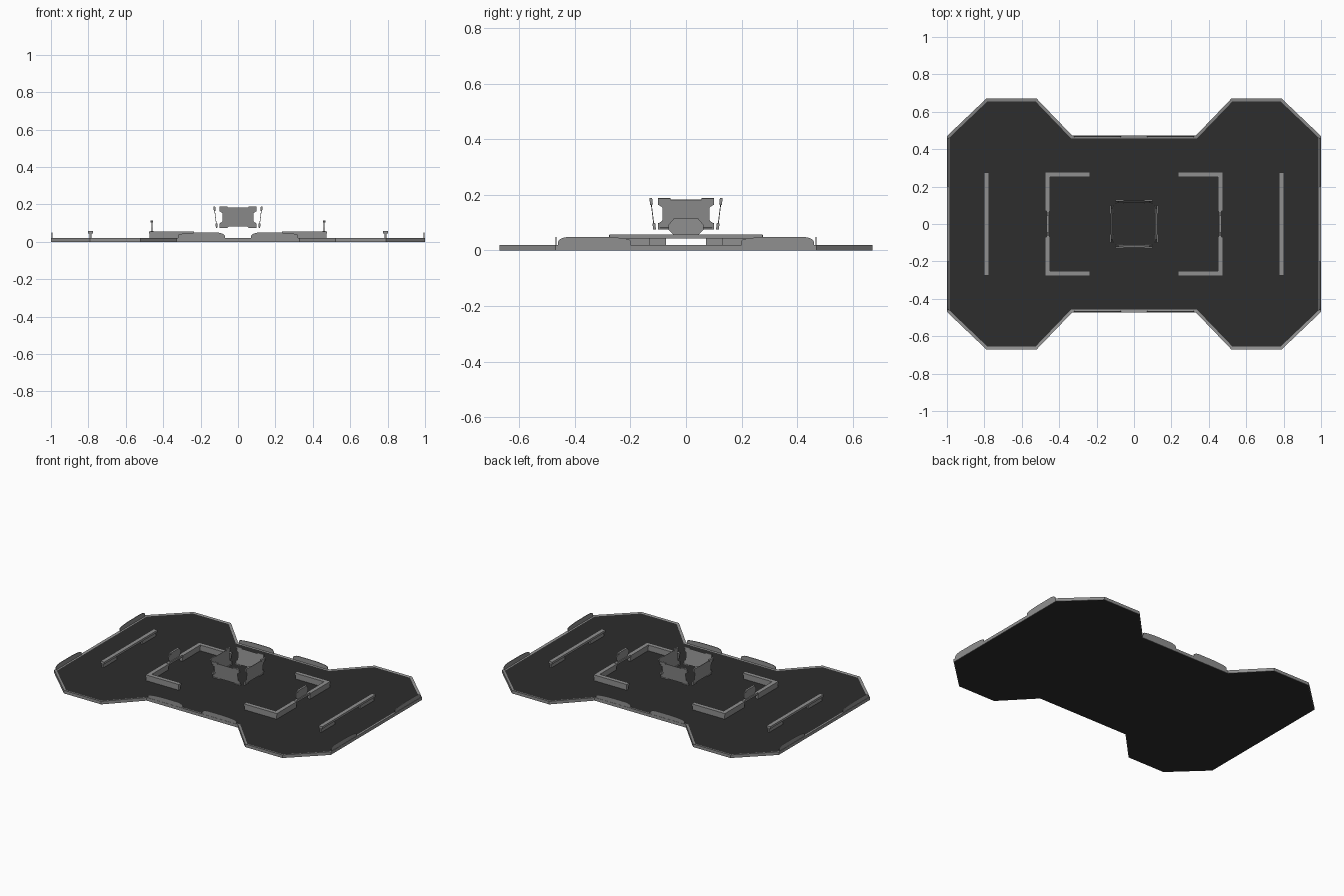
import bpy, bmesh, math
from mathutils import Vector, Matrix

if "Cube" in bpy.data.objects:
    bpy.data.objects.remove(bpy.data.objects["Cube"])

def mat(name, v):
    m = bpy.data.materials.new(name)
    m.diffuse_color = (v, v, v, 1)
    m.use_nodes = True
    m.node_tree.nodes["Principled BSDF"].inputs["Base Color"].default_value = m.diffuse_color
    return m

GREY = mat("wall grey", 0.28)
DARK = mat("floor charcoal", 0.026)

def finish(name, bm, mats):
    bmesh.ops.recalc_face_normals(bm, faces=bm.faces)
    me = bpy.data.meshes.new(name)
    bm.to_mesh(me)
    bm.free()
    for m in mats:
        me.materials.append(m)
    ob = bpy.data.objects.new(name, me)
    bpy.context.collection.objects.link(ob)
    return ob

def extrude(bm, pts, vec):
    """Solid from a planar outline pushed along vec."""
    f = bm.faces.new([bm.verts.new(p) for p in pts])
    r = bmesh.ops.extrude_face_region(bm, geom=[f])
    bmesh.ops.translate(bm, vec=vec, verts=[v for v in r["geom"] if isinstance(v, bmesh.types.BMVert)])

def prism(name, pts, vec, matrix=None):
    bm = bmesh.new()
    extrude(bm, pts, vec)
    if matrix:
        bm.transform(matrix)
    return finish(name, bm, [GREY])

def box(name, x0, x1, y0, y1, z0, z1, matrix=None):
    x0, x1 = sorted((x0, x1))
    y0, y1 = sorted((y0, y1))
    return prism(name, [(x0, y0, z0), (x1, y0, z0), (x1, y1, z0), (x0, y1, z0)], (0, 0, z1 - z0), matrix)

SIGNS = [(sx, sy) for sx in (-1, 1) for sy in (-1, 1)]

# Floor slab: dark field inset in a grey rim
q = [(0.995, 0.47), (0.79, 0.67), (0.52, 0.67), (0.33, 0.472)]
q[0] = (1.0, 0.47)
outline = q + [(-x, y) for x, y in reversed(q)] + [(-x, -y) for x, y in q] + [(x, -y) for x, y in reversed(q)]
bm = bmesh.new()
extrude(bm, [(x, y, 0) for x, y in outline], (0, 0, 0.02))
bmesh.ops.recalc_face_normals(bm, faces=bm.faces)
for sign, inset, sink in ((1, 0.016, -0.003), (-1, 0.004, 0)):
    face = next(f for f in bm.faces if f.normal.z * sign > 0.9 and len(f.verts) == 16)
    bmesh.ops.inset_region(bm, faces=[face], thickness=inset, depth=sink)
    face.material_index = 1
finish("floor_slab", bm, [GREY, DARK])

# Thin curved guard fins along the four straight edges
def fin(a, b):
    n = 6
    left = [(0.045 * (1 - math.cos(i / n * math.pi / 2)), 0.03 + 0.019 * math.sin(i / n * math.pi / 2)) for i in range(n + 1)]
    right = [(0.12 * math.sin(i / n * math.pi / 2), 0.035 + 0.014 * math.cos(i / n * math.pi / 2)) for i in range(n + 1)]
    return [(a, 0.015)] + [(a + s, z) for s, z in left] + [(b - 0.12 + s, z) for s, z in right] + [(b, 0.015)]

for sx, sy in SIGNS:
    prism("long_edge_fin", [(sx * u, sy * 0.466, z) for u, z in fin(0.07, 0.32)], (0, sy * 0.004, 0))
    prism("end_edge_fin", [(sx * 0.993, sy * (0.66 - u), z) for u, z in fin(0.20, 0.46)], (sx * 0.004, 0, 0))

# Outer rails: raised cap over two legs
for sx in (-1, 1):
    box("outer_rail_cap", sx * 0.775, sx * 0.802, -0.275, 0.275, 0.043, 0.057)
    for sy in (-1, 1):
        box("outer_rail_leg", sx * 0.783, sx * 0.794, sy * 0.13, sy * 0.27, 0.016, 0.043)

# Corner walls: L-shaped base and wider cap
def ell(o, sx, sy, z):
    x1, y1, w = 0.475 - o, 0.277 - o, 0.027 - 2 * o
    x0, y0 = 0.235 + o, 0.07 + o / 2
    return [(sx * x, sy * y, z) for x, y in
            [(x0, y1), (x1, y1), (x1, y0), (x1 - w, y0), (x1 - w, y1 - w), (x0, y1 - w)]]

for sx, sy in SIGNS:
    prism("corner_wall_base", ell(0.003, sx, sy, 0.016), (0, 0, 0.027))
    prism("corner_wall_cap", ell(0, sx, sy, 0.043), (0, 0, 0.013))

# Gate screens between the corner walls
screen = [(0.045, 0.056), (0.063, 0.075), (0.063, 0.092), (0.045, 0.113)]
screen = screen + [(-y, z) for y, z in reversed(screen)]
for sx in (-1, 1):
    prism("gate_screen", [(sx * 0.458, y, z) for y, z in screen], (sx * 0.005, 0, 0))
    box("gate_head", sx * 0.454, sx * 0.467, -0.045, 0.045, 0.102, 0.114)
    box("gate_sill", sx * 0.452, sx * 0.469, -0.072, 0.072, 0.045, 0.058)

# Central display: four leaning panels with corner brackets
half = [(0.05, 0.082), (0.055, 0.077), (0.098, 0.077), (0.098, 0.098), (0.084, 0.108),
        (0.084, 0.155), (0.098, 0.164), (0.098, 0.183)]
panel = half + [(-u, z) for u, z in reversed(half)]
lean = Matrix.Translation((0, -0.113, 0.075)) @ Matrix.Rotation(math.radians(7), 4, 'X') @ Matrix.Translation((0, 0, -0.075))
for k in range(4):
    m = Matrix.Rotation(k * math.pi / 2, 4, 'Z') @ lean
    prism("display_panel", [(u, -0.002, z) for u, z in panel], (0, 0.003, 0), m)
    for s in (-1, 1):
        for z0, z1 in ((0.18, 0.189), (0.075, 0.082)):
            box("display_bracket", s * 0.055, s * 0.1, -0.005, 0.005, z0, z1, m)
        box("display_bracket_side", s * 0.094, s * 0.1, -0.005, 0.005, 0.165, 0.181, m)
        box("display_bracket_side", s * 0.094, s * 0.1, -0.005, 0.005, 0.081, 0.098, m)
